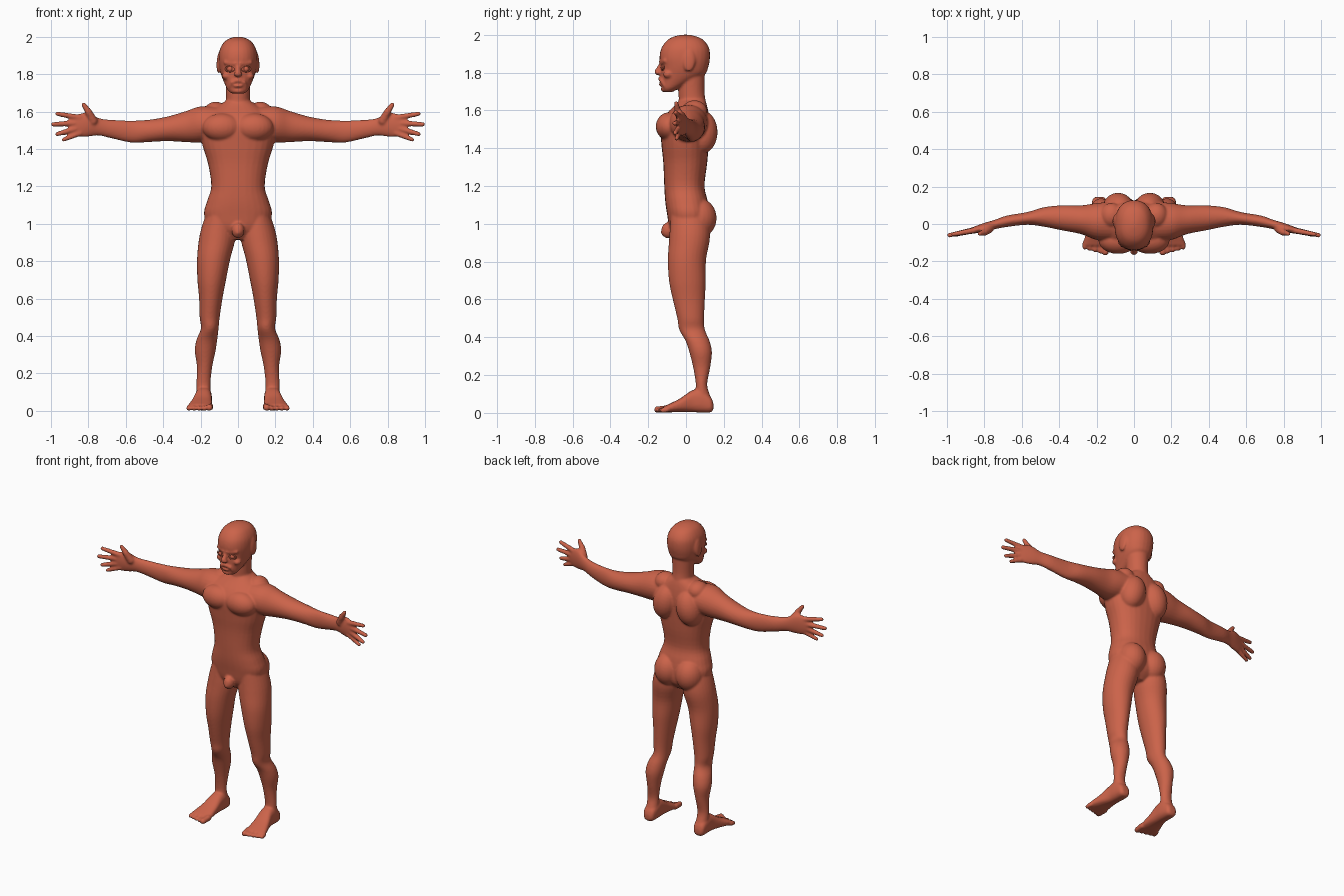
import bpy, bmesh, math
from mathutils import Matrix, Vector

skin = bpy.data.materials.new("terracotta skin")
skin.diffuse_color = (0.60, 0.125, 0.068, 1)
bm = bmesh.new()


def spline(rows, steps=4):
    """Catmull-Rom interpolation of section rows."""
    out = []
    for i in range(len(rows) - 1):
        a, b, c, d = (rows[max(0, min(len(rows) - 1, i + k))] for k in (-1, 0, 1, 2))
        for j in range(steps):
            t = j / steps
            out.append([0.5 * (2 * q + (r - p) * t + (2 * p - 5 * q + 4 * r - s) * t * t
                               + (3 * q - p - 3 * r + s) * t ** 3)
                        for p, q, r, s in zip(a, b, c, d)])
    return out + [list(rows[-1])]


def loft(rows, axis="z", side=1, power=2.0, n=28):
    """Closed skin over sections (t, min u, max u, min v, max v) along an axis."""
    rings = []
    for t, u0, u1, v0, v1 in spline(rows):
        ring = []
        for k in range(n):
            a = 2 * math.pi * k / n
            c, s = math.cos(a), math.sin(a)
            u = (u0 + u1) / 2 + (u1 - u0) / 2 * math.copysign(abs(c) ** (2 / power), c)
            v = (v0 + v1) / 2 + (v1 - v0) / 2 * math.copysign(abs(s) ** (2 / power), s)
            x, y, z = {"x": (t, u, v), "y": (u, t, v), "z": (u, v, t)}[axis]
            ring.append(bm.verts.new((x * side, y, z)))
        rings.append(ring)
    for a, b in zip(rings, rings[1:]):
        for k in range(n):
            bm.faces.new((a[k], a[(k + 1) % n], b[(k + 1) % n], b[k]))
    bm.faces.new(rings[0])
    bm.faces.new(rings[-1])


def ball(center, radii, side=1, tilt=0):
    c = Vector((center[0] * side, center[1], center[2]))
    m = Matrix.Translation(c) @ Matrix.Rotation(tilt * side, 4, "Y") @ Matrix.Diagonal((*radii, 1))
    bmesh.ops.create_uvsphere(bm, u_segments=24, v_segments=16, radius=1, matrix=m)


def limb(p, q, r0, r1, side=1):
    """Tapered rod with round ends."""
    p, q = (Vector((v[0] * side, v[1], v[2])) for v in (p, q))
    d = q - p
    m = Matrix.Translation((p + q) / 2) @ d.to_track_quat("Z", "Y").to_matrix().to_4x4()
    bmesh.ops.create_cone(bm, cap_ends=True, segments=14, radius1=r0, radius2=r1, depth=d.length, matrix=m)
    ball(p, (r0,) * 3)
    ball(q, (r1,) * 3)


# torso
loft([(.915, -.05, .05, -.05, .07), (.97, -.15, .15, -.085, .12), (1.05, -.182, .182, -.10, .125),
      (1.12, -.166, .166, -.11, .115), (1.20, -.143, .143, -.115, .098), (1.32, -.16, .16, -.12, .112),
      (1.42, -.19, .19, -.13, .12), (1.52, -.205, .205, -.135, .125), (1.58, -.18, .18, -.105, .12),
      (1.63, -.11, .11, -.055, .11), (1.66, -.06, .06, -.03, .10)], power=2.3)
# neck
loft([(1.56, -.08, .08, -.06, .11), (1.64, -.066, .066, -.04, .105),
      (1.70, -.064, .064, -.04, .098), (1.80, -.07, .07, -.04, .10)])
# head
loft([(1.697, -.035, .035, -.12, -.07), (1.715, -.055, .055, -.128, -.04), (1.75, -.072, .072, -.132, .03),
      (1.79, -.088, .088, -.134, .10), (1.83, -.099, .099, -.133, .118), (1.88, -.104, .104, -.14, .127),
      (1.93, -.098, .098, -.13, .122), (1.97, -.076, .076, -.10, .095), (1.99, -.048, .048, -.065, .058),
      (2.0, -.015, .015, -.02, .015)], power=2.25)
# nose
limb((0, -.13, 1.845), (0, -.15, 1.805), .011, .017)
ball((0, -.148, 1.80), (.022, .018, .014))
# lower lip and chin
ball((0, -.130, 1.738), (.028, .014, .009))
ball((0, -.117, 1.712), (.032, .016, .016))
# groin
ball((0, -.095, .965), (.034, .036, .042))
limb((0, -.10, .985), (0, -.118, .955), .017, .016)

for s in (1, -1):
    # brow, cheek, moustache, ear
    limb((.012, -.134, 1.855), (.07, -.112, 1.862), .010, .009, s)
    ball((.062, -.095, 1.79), (.024, .026, .02), s)
    limb((0, -.139, 1.768), (.034, -.128, 1.755), .010, .010, s)
    limb((.034, -.128, 1.755), (.045, -.115, 1.73), .010, .007, s)
    ball((.100, .015, 1.865), (.014, .034, .06), s, -.08)
    # chest, shoulder blade, shoulder ridge, buttock
    ball((.085, -.088, 1.515), (.105, .072, .075), s)
    ball((.085, .085, 1.485), (.082, .082, .115), s, -.2)
    ball((.120, .045, 1.595), (.062, .068, .058), s)
    ball((.078, .068, 1.03), (.088, .094, .105), s)
    # arm
    loft([(.10, -.09, .12, 1.45, 1.625), (.20, -.085, .112, 1.435, 1.628), (.28, -.055, .10, 1.437, 1.602),
          (.38, -.035, .10, 1.442, 1.573), (.48, -.015, .09, 1.437, 1.556), (.57, -.004, .064, 1.434, 1.552),
          (.68, -.016, .045, 1.458, 1.556), (.745, -.028, .022, 1.472, 1.566), (.80, -.044, .006, 1.466, 1.592),
          (.85, -.05, -.012, 1.465, 1.588), (.885, -.05, -.026, 1.485, 1.56)], axis="x", side=s)
    # fingers and thumb
    for base, tip, r in (((.845, -.032, 1.567), (.965, -.055, 1.588), .0145),
                         ((.87, -.036, 1.538), (.988, -.06, 1.532), .0145),
                         ((.865, -.036, 1.509), (.965, -.058, 1.48), .0145),
                         ((.845, -.034, 1.485), (.932, -.05, 1.45), .0135)):
        limb(base, tip, r + .002, r - .002, s)
    limb((.775, -.025, 1.55), (.80, -.045, 1.60), .025, .019, s)
    limb((.80, -.045, 1.60), (.826, -.052, 1.638), .018, .012, s)
    # leg
    loft([(.09, .145, .222, .045, .128), (.15, .147, .222, .052, .112), (.24, .137, .22, .038, .128),
          (.32, .120, .231, .018, .137), (.38, .111, .222, -.002, .125), (.44, .104, .198, -.036, .10),
          (.50, .098, .205, -.046, .096), (.60, .083, .208, -.07, .10), (.70, .064, .217, -.09, .105),
          (.81, .042, .219, -.096, .106), (.91, .016, .21, -.09, .125), (.98, .015, .195, -.085, .125),
          (1.06, .03, .168, -.08, .11)], side=s)
    # foot
    loft([(.145, .165, .205, .02, .05), (.13, .148, .222, .003, .085), (.08, .14, .228, .002, .125),
          (.03, .14, .232, .004, .118), (-.03, .138, .25, .005, .077), (-.08, .136, .266, .003, .052),
          (-.115, .14, .272, .004, .036)], axis="y", side=s, power=2.6)
    # toes
    for i in range(5):
        x, r = .153 + .0275 * i, .0175 if i == 0 else .0135
        limb((x - .003, -.10, r + .004), (x, -.152 + .007 * i, r), r + .002, r, s)

# body: all parts fused into one smooth skin
bmesh.ops.recalc_face_normals(bm, faces=bm.faces)
mesh = bpy.data.meshes.new("body")
bm.to_mesh(mesh)
bm.free()
mesh.materials.append(skin)
body = bpy.data.objects.new("body", mesh)
bpy.context.collection.objects.link(body)
fuse = body.modifiers.new("fuse", "REMESH")
fuse.mode = "VOXEL"
fuse.voxel_size = .0065
fuse.use_smooth_shade = True
relax = body.modifiers.new("relax", "SMOOTH")
relax.factor = .5
relax.iterations = 5

# eyes and eyelids
for s, name in ((1, "left"), (-1, "right")):
    bpy.ops.mesh.primitive_uv_sphere_add(segments=20, ring_count=12, radius=.017, location=(.042 * s, -.116, 1.828))
    eye = bpy.context.object
    eye.name = name + "_eye"
    bpy.ops.mesh.primitive_torus_add(major_segments=24, minor_segments=8, major_radius=.022, minor_radius=.0045,
                                     location=(.043 * s, -.124, 1.828), rotation=(math.pi / 2, 0, .22 * s))
    lid = bpy.context.object
    lid.name = name + "_eyelid"
    lid.scale = (1.1, .68, 1)
    for ob in (eye, lid):
        ob.data.materials.append(skin)
        ob.data.shade_smooth()
